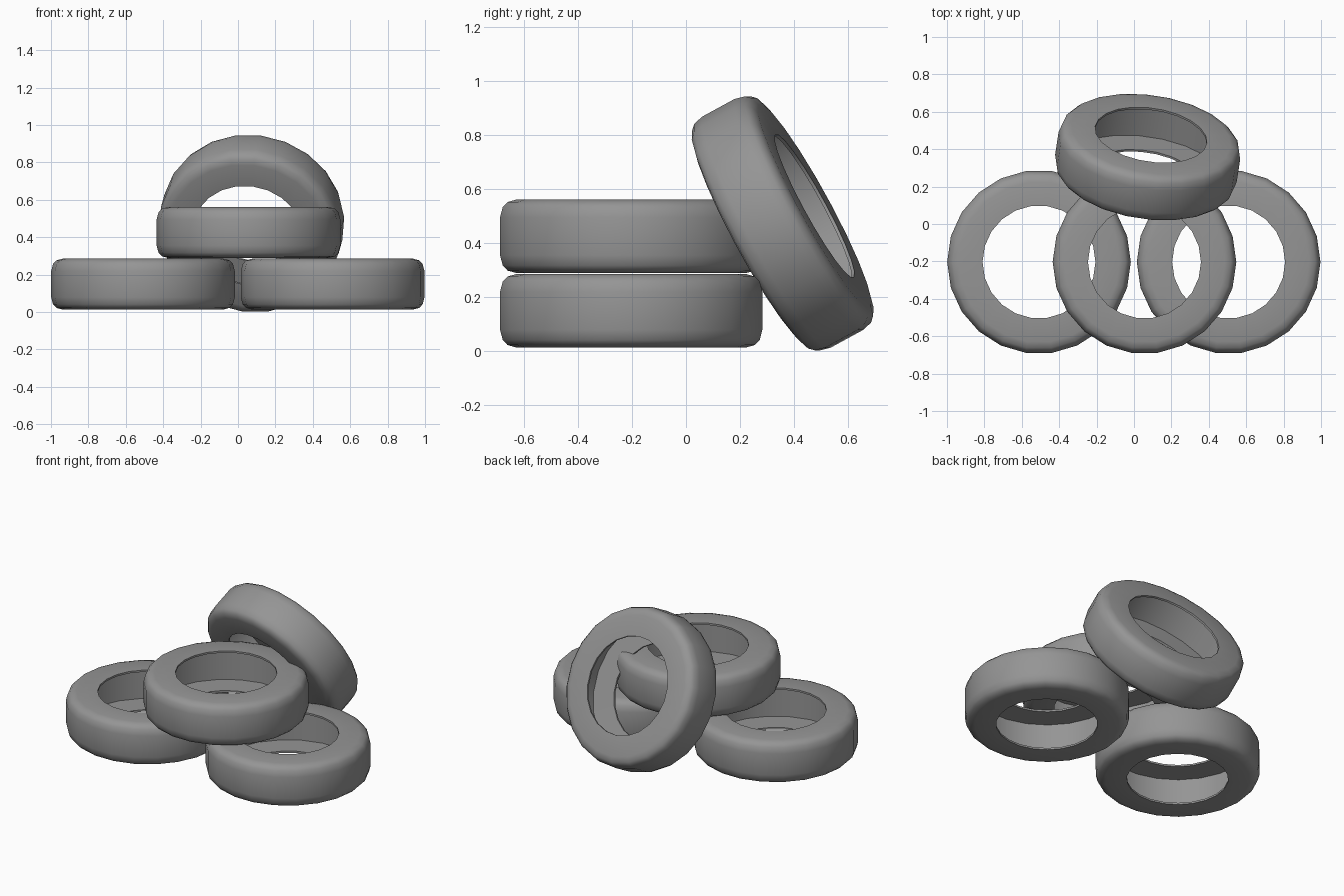
import bpy, bmesh
from math import cos, sin, pi, radians
from mathutils import Matrix

if "Cube" in bpy.data.objects:
    bpy.data.objects.remove(bpy.data.objects["Cube"])

SIDES = 22

# Upper half of the hollow tyre section (radius, height): outside skin, then inside skin
outer = [(0.302, 0.136), (0.430, 0.136), (0.463, 0.127), (0.481, 0.108), (0.491, 0.070)]
inner = [(0.455, 0.122), (0.302, 0.124)]


def mirrored(points):
    return [(r, -z) for r, z in reversed(points)]


# Closed loop: outside top to bottom, then inside bottom to top
section = outer + mirrored(outer) + mirrored(inner) + inner

# Dark rubber
rubber = bpy.data.materials.new("rubber")
rubber.diffuse_color = (0.3, 0.3, 0.3, 1)
rubber.use_nodes = True
rubber.node_tree.nodes["Principled BSDF"].inputs["Base Color"].default_value = rubber.diffuse_color


def tyre_mesh():
    bm = bmesh.new()
    rings = []
    for i in range(SIDES):
        a = 2 * pi * i / SIDES
        rings.append([bm.verts.new((r * cos(a), r * sin(a), z)) for r, z in section])
    n = len(section)
    for i in range(SIDES):
        a, b = rings[i], rings[(i + 1) % SIDES]
        for j in range(n):
            k = (j + 1) % n
            bm.faces.new((a[j], a[k], b[k], b[j]))
    bmesh.ops.recalc_face_normals(bm, faces=bm.faces)
    mesh = bpy.data.meshes.new("tyre")
    bm.to_mesh(mesh)
    bm.free()
    mesh.materials.append(rubber)
    return mesh


def add_tyre(name, location, turn=0, tilt=0):
    obj = bpy.data.objects.new(name, tyre_mesh())
    bpy.context.collection.objects.link(obj)
    obj.matrix_world = (Matrix.Translation(location)
                        @ Matrix.Rotation(radians(turn), 4, 'Z')
                        @ Matrix.Rotation(radians(tilt), 4, 'X'))
    bpy.ops.object.select_all(action='DESELECT')
    obj.select_set(True)
    bpy.context.view_layer.objects.active = obj
    bpy.ops.object.shade_smooth_by_angle(angle=radians(40))
    return obj


# Two tyres on the ground, one stacked across them
add_tyre("ground_tyre_left", (-0.508, -0.203, 0.149))
add_tyre("ground_tyre_right", (0.506, -0.203, 0.149))
add_tyre("stacked_tyre", (0.056, -0.203, 0.425))

# Tyre leaning against the back of the pile
add_tyre("leaning_tyre", (0.073, 0.358, 0.473), turn=-8.6, tilt=-61.7)
